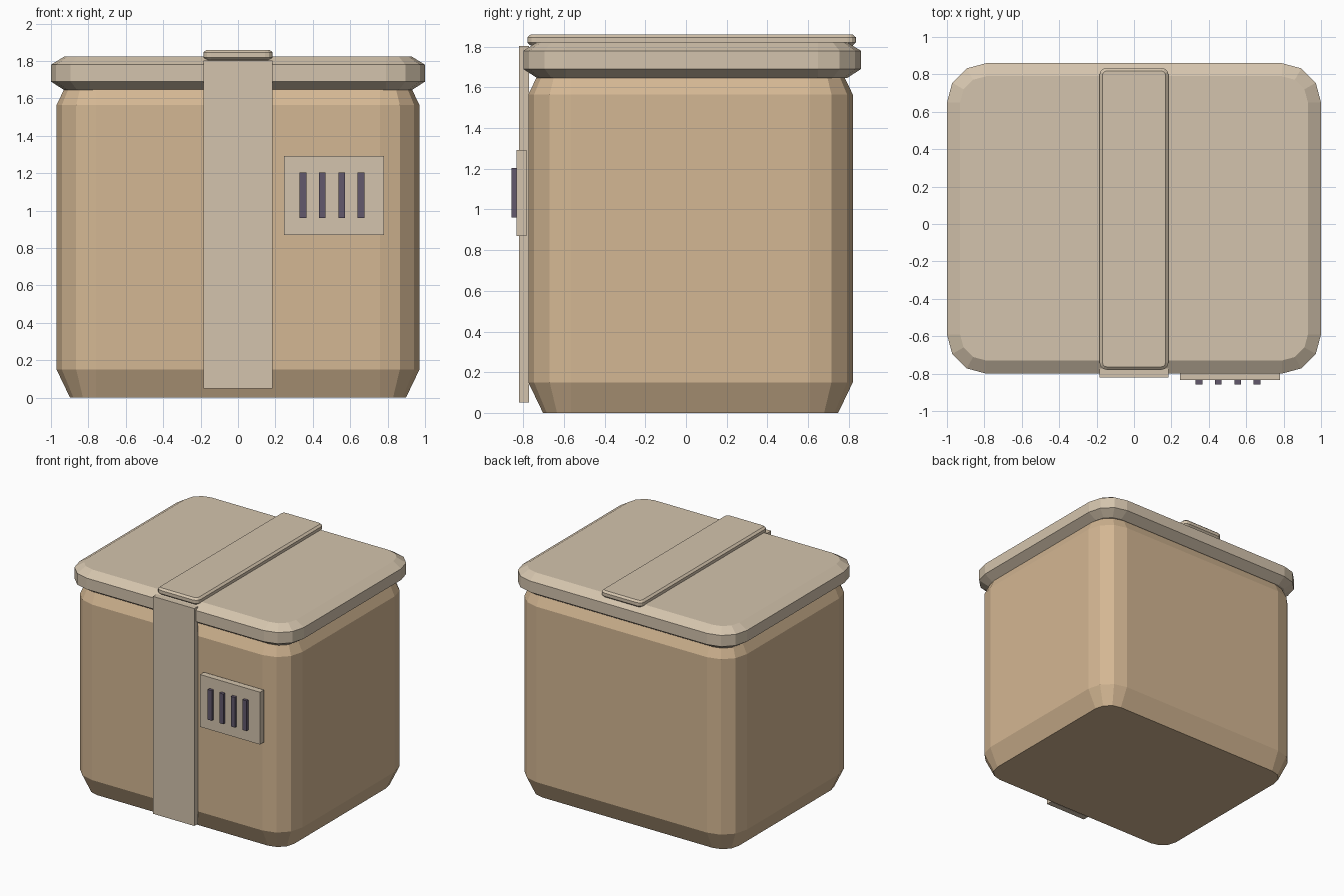
import bpy, bmesh, math

if "Cube" in bpy.data.objects:
    bpy.data.objects.remove(bpy.data.objects["Cube"])


def material(name, rgb):
    lin = [((c / 255 + 0.055) / 1.055) ** 2.4 for c in rgb]
    m = bpy.data.materials.new(name)
    m.diffuse_color = (*lin, 1)
    m.use_nodes = True
    m.node_tree.nodes["Principled BSDF"].inputs["Base Color"].default_value = m.diffuse_color
    return m


TAN = material("tan", (212, 183, 147))
BEIGE = material("beige", (212, 196, 173))
PURPLE = material("dark purple grey", (98, 88, 108))


def finish(name, bm, mat):
    bmesh.ops.recalc_face_normals(bm, faces=bm.faces)
    me = bpy.data.meshes.new(name)
    bm.to_mesh(me)
    bm.free()
    me.materials.append(mat)
    ob = bpy.data.objects.new(name, me)
    bpy.context.collection.objects.link(ob)
    return ob


def rounded_block(name, x, y0, y1, r, levels, mat, seg=3):
    """Stack of rounded rectangles; levels are (z, inset) pairs."""
    bm = bmesh.new()
    rings = []
    cy, hy = (y0 + y1) / 2, (y1 - y0) / 2
    for z, inset in levels:
        ring = []
        rad = r - inset
        for k, (sx, sy) in enumerate([(1, 1), (-1, 1), (-1, -1), (1, -1)]):
            for i in range(seg + 1):
                a = math.pi / 2 * (k + i / seg)
                ring.append(bm.verts.new((sx * (x - r) + rad * math.cos(a),
                                          cy + sy * (hy - r) + rad * math.sin(a), z)))
        rings.append(ring)
    n = len(rings[0])
    for a, b in zip(rings, rings[1:]):
        for i in range(n):
            j = (i + 1) % n
            bm.faces.new((a[i], a[j], b[j], b[i]))
    bm.faces.new(rings[0][::-1])
    bm.faces.new(rings[-1])
    return finish(name, bm, mat)


def box(name, x0, x1, y0, y1, z0, z1, mat):
    bm = bmesh.new()
    bmesh.ops.create_cube(bm, size=1)
    for v in bm.verts:
        v.co = (x1 if v.co.x > 0 else x0, y1 if v.co.y > 0 else y0, z1 if v.co.z > 0 else z0)
    return finish(name, bm, mat)


# Container body and overhanging lid
rounded_block("body", 0.97, -0.775, 0.82, 0.21,
              [(0, 0.072), (0.15, 0), (1.565, 0), (1.715, 0.072)], TAN)
rounded_block("lid", 1.0, -0.80, 0.86, 0.21,
              [(1.645, 0.07), (1.69, 0), (1.78, 0), (1.823, 0.07)], BEIGE)

# Strap across the top and down the front
rounded_block("top_strap", 0.185, -0.78, 0.835, 0.04,
              [(1.806, 0.016), (1.82, 0), (1.846, 0), (1.86, 0.016)], BEIGE)
box("front_strap", -0.185, 0.185, -0.821, -0.772, 0.05, 1.803, BEIGE)

# Vent plate with four bars
box("vent_plate", 0.245, 0.78, -0.833, -0.784, 0.87, 1.292, BEIGE)
for i in range(4):
    cx = 0.348 + 0.103 * i
    box(f"vent_bar_{i + 1}", cx - 0.018, cx + 0.018, -0.857, -0.81, 0.96, 1.203, PURPLE)
